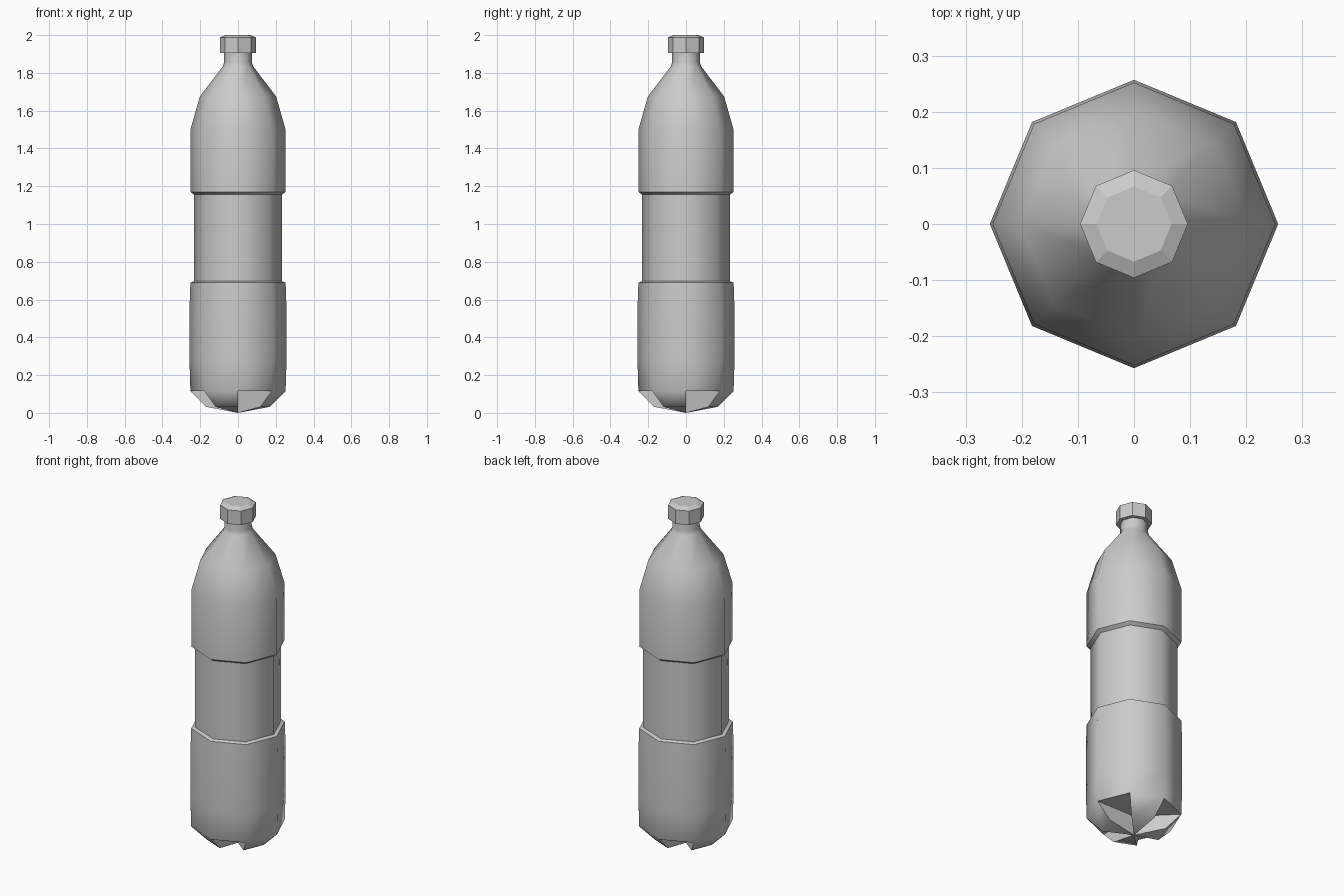
import bpy, bmesh, math

if "Cube" in bpy.data.objects:
    bpy.data.objects.remove(bpy.data.objects["Cube"])

SIDES = 8


def ring(bm, r, z):
    return [bm.verts.new((r * math.cos(math.tau * i / SIDES),
                          r * math.sin(math.tau * i / SIDES), z)) for i in range(SIDES)]


def bridge(bm, lower, upper):
    for i in range(SIDES):
        j = (i + 1) % SIDES
        bm.faces.new((lower[i], lower[j], upper[j], upper[i]))


def lathe(bm, profile):
    rings = [ring(bm, r, z) for r, z in profile]
    for a, b in zip(rings, rings[1:]):
        bridge(bm, a, b)
    return rings


def finish(bm, name, smooth_angle=None):
    mesh = bpy.data.meshes.new(name)
    bm.normal_update()
    bm.to_mesh(mesh)
    bm.free()
    ob = bpy.data.objects.new(name, mesh)
    bpy.context.collection.objects.link(ob)
    if smooth_angle:
        bpy.ops.object.select_all(action='DESELECT')
        ob.select_set(True)
        bpy.context.view_layer.objects.active = ob
        bpy.ops.object.shade_smooth_by_angle(angle=math.radians(smooth_angle))
    return ob


# Bottle body: bulged lower part, recessed label band, shoulder and neck
bm = bmesh.new()
rings = lathe(bm, [
    (0.252, 0.115), (0.257, 0.28), (0.257, 0.55), (0.252, 0.69),
    (0.232, 0.697), (0.232, 1.155), (0.252, 1.17), (0.252, 1.50),
    (0.202, 1.675), (0.08, 1.835), (0.074, 1.855), (0.074, 1.91)])
bm.faces.new(rings[-1])

# Base: four wedge feet alternating with four wedge notches
rim = rings[0]
foot = ring(bm, 0.168, 0.032)
tip = bm.verts.new((0, 0, 0))
hub = bm.verts.new((0, 0, 0.115))
for i in range(SIDES):
    j = (i + 1) % SIDES
    if i % 2:
        bm.faces.new((rim[j], rim[i], foot[i], foot[j]))   # sloped foot front
        bm.faces.new((foot[j], foot[i], tip))              # foot underside
        bm.faces.new((rim[i], hub, tip, foot[i]))          # notch walls
        bm.faces.new((hub, rim[j], foot[j], tip))
    else:
        bm.faces.new((rim[j], rim[i], hub))                # notch ceiling
finish(bm, "bottle_body", 50)

# Screw cap: flat-shaded octagon with a bevelled top
bm = bmesh.new()
rings = lathe(bm, [(0.074, 1.905), (0.096, 1.905), (0.096, 1.987), (0.067, 2.0)])
bm.faces.new(rings[-1])
finish(bm, "screw_cap")
